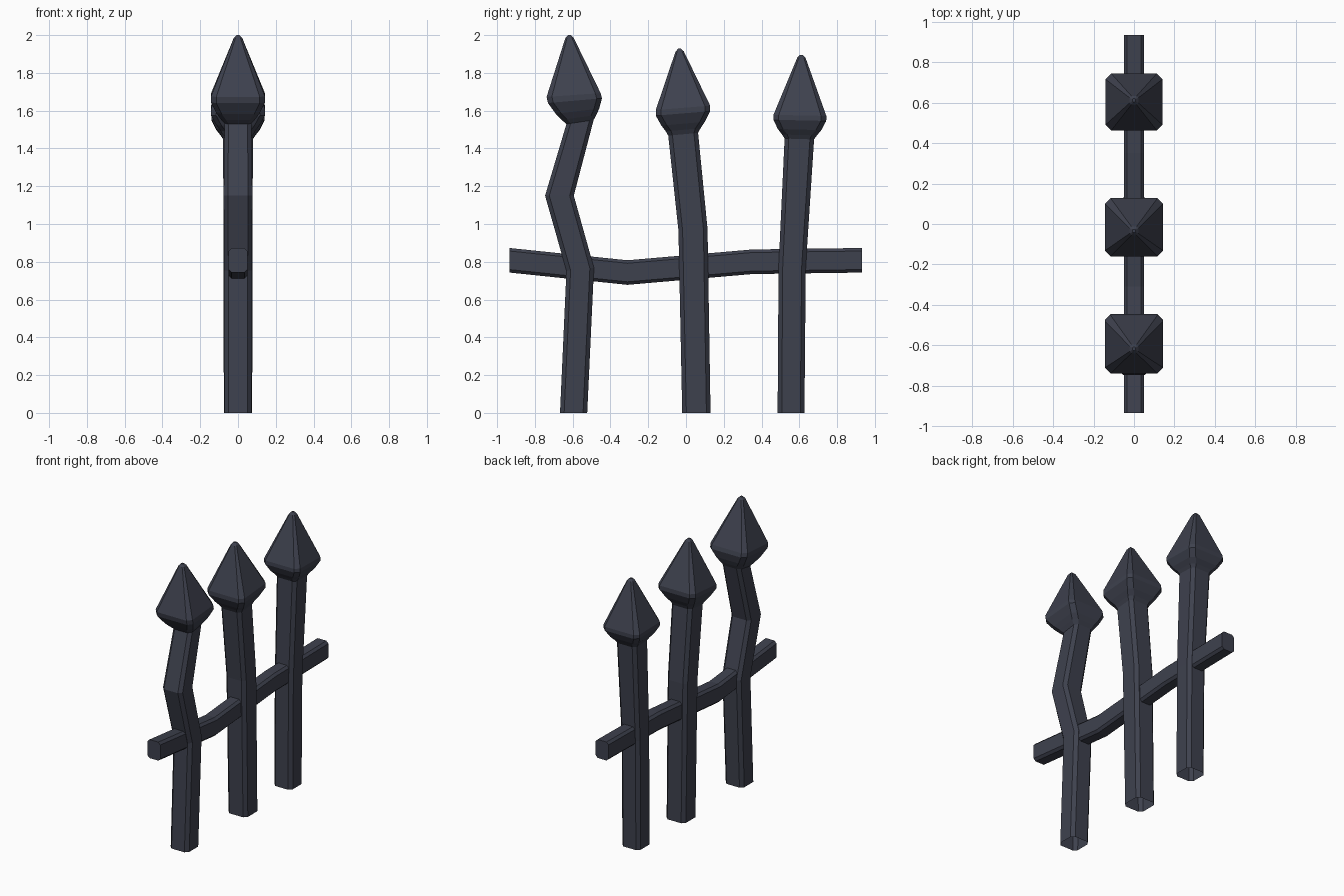
import bpy, bmesh
from mathutils import Vector

if "Cube" in bpy.data.objects:
    bpy.data.objects.remove(bpy.data.objects["Cube"])

iron = bpy.data.materials.new("dark_slate_iron")
iron.diffuse_color = (0.048, 0.053, 0.076, 1)
iron.use_nodes = True
iron.node_tree.nodes["Principled BSDF"].inputs["Base Color"].default_value = iron.diffuse_color


def octagon(a, b, c):
    """Rectangle of half sizes a, b with corners cut by c."""
    return [(a, -b + c), (a, b - c), (a - c, b), (-a + c, b),
            (-a, b - c), (-a, -b + c), (-a + c, -b), (a - c, -b)]


def loft(name, rings, cap_start, cap_end):
    bm = bmesh.new()
    loops = [[bm.verts.new(p) for p in ring] for ring in rings]
    for lo, hi in zip(loops, loops[1:]):
        for i in range(8):
            j = (i + 1) % 8
            bm.faces.new((lo[i], lo[j], hi[j], hi[i]))
    if cap_start:
        bm.faces.new(loops[0][::-1])
    if cap_end:
        bm.faces.new(loops[-1])
    bmesh.ops.recalc_face_normals(bm, faces=bm.faces)
    me = bpy.data.meshes.new(name)
    bm.to_mesh(me)
    bm.free()
    me.materials.append(iron)
    ob = bpy.data.objects.new(name, me)
    bpy.context.collection.objects.link(ob)
    return ob


def post_ring(y, z, half, slope, cut):
    return [Vector((u, y + v, z + v * slope)) for u, v in octagon(half, half, cut)]


def fence_post(name, shaft, head, tip):
    # shaft bends: (y, z, half width, slope); head: (y, z, half width, slope)
    rings = [post_ring(*s, 0.022) for s in shaft]
    ny, nz, nh, ns = shaft[-1]
    hy, hz, hh, hs = head
    # flared collar between neck and widest edge
    for t, size in ((0.17, 0.092), (0.40, 0.115), (0.79, hh)):
        rings.append(post_ring(ny + (hy - ny) * t, nz + (hz - nz) * t, size,
                               ns + (hs - ns) * t, 0.028))
    rings.append(post_ring(hy, hz, hh, hs, 0.028))
    # pyramid point with blunt tip
    rings.append(post_ring(tip[0], tip[1] - 0.015, 0.022, hs, 0.009))
    rings.append(post_ring(tip[0], tip[1], 0.008, 0, 0.003))
    return loft(name, rings, False, True)


# spiked posts
fence_post("bent_post",
           [(-0.595, 0, 0.072, 0), (-0.56, 0.76, 0.073, 0.11),
            (-0.67, 1.15, 0.076, 0), (-0.561, 1.54, 0.072, 0.15)],
           (-0.595, 1.683, 0.143, 0.07), (-0.617, 2.0))
fence_post("middle_post",
           [(0.055, 0, 0.075, 0), (0.037, 0.97, 0.077, 0.06),
            (-0.015, 1.475, 0.079, 0.09)],
           (-0.016, 1.615, 0.144, 0.08), (-0.034, 1.928))
fence_post("short_post",
           [(0.556, 0, 0.071, 0), (0.562, 0.77, 0.072, -0.02),
            (0.6, 1.45, 0.078, -0.03)],
           (0.603, 1.575, 0.14, -0.02), (0.611, 1.895))

# sagging cross rail
path = [(-0.935, 0.808), (-0.31, 0.743), (0.35, 0.80), (0.933, 0.808)]
loft("cross_rail",
     [[Vector((u, y, z + v)) for u, v in octagon(0.05, 0.065, 0.016)] for y, z in path],
     True, True)
